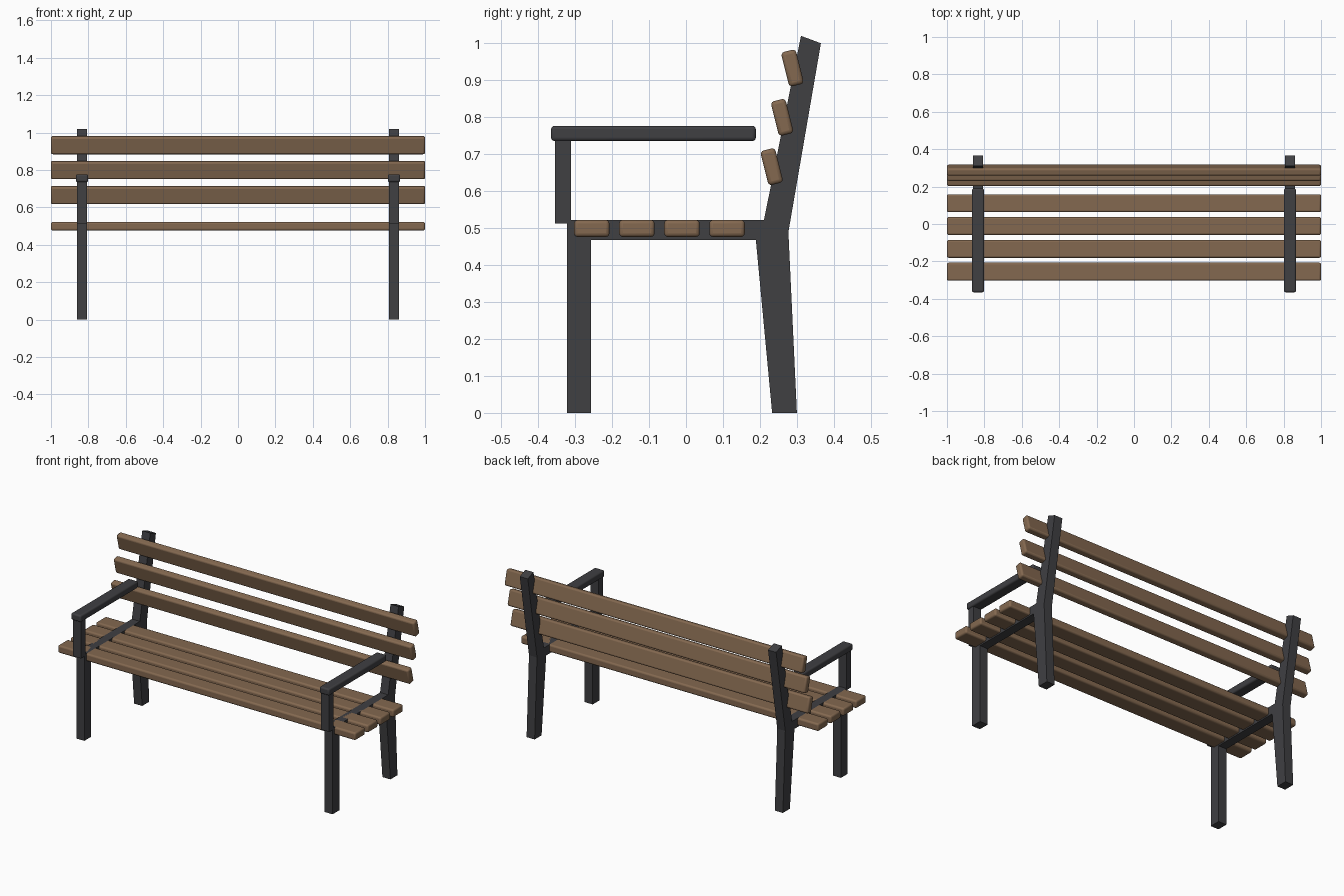
import bpy
import bmesh
from math import radians
from mathutils import Vector

default = bpy.data.objects.get("Cube")
if default:
    bpy.data.objects.remove(default, do_unlink=True)


def make_material(name, color, roughness):
    mat = bpy.data.materials.new(name)
    mat.use_nodes = True
    mat.diffuse_color = color
    shader = mat.node_tree.nodes["Principled BSDF"]
    shader.inputs["Base Color"].default_value = color
    shader.inputs["Roughness"].default_value = roughness
    return mat


wood = make_material("wood", (0.23, 0.14, 0.08, 1), 0.7)
metal = make_material("dark_metal", (0.05, 0.05, 0.055, 1), 0.5)


def add_object(name, bm, mat, location):
    bmesh.ops.recalc_face_normals(bm, faces=bm.faces)
    mesh = bpy.data.meshes.new(name)
    bm.to_mesh(mesh)
    bm.free()
    mesh.materials.append(mat)
    obj = bpy.data.objects.new(name, mesh)
    obj.location = location
    bpy.context.collection.objects.link(obj)
    return obj


def add_box(name, size, location, mat, tilt=0, bevel=0):
    bm = bmesh.new()
    bmesh.ops.create_cube(bm, size=1)
    bmesh.ops.scale(bm, vec=size, verts=bm.verts)
    obj = add_object(name, bm, mat, location)
    obj.rotation_euler.x = radians(tilt)
    if bevel:
        mod = obj.modifiers.new("rounded_edges", "BEVEL")
        mod.width = bevel
        mod.segments = 3
        bpy.ops.object.select_all(action="DESELECT")
        obj.select_set(True)
        bpy.context.view_layer.objects.active = obj
        bpy.ops.object.shade_smooth_by_angle(angle=radians(35))
    return obj


def add_plate(name, profile, width, x, mat):
    # Side profile in (y, z), extruded along x
    bm = bmesh.new()
    face = bm.faces.new([bm.verts.new((-width / 2, y, z)) for y, z in profile])
    result = bmesh.ops.extrude_face_region(bm, geom=[face])
    moved = [v for v in result["geom"] if isinstance(v, bmesh.types.BMVert)]
    bmesh.ops.translate(bm, vec=Vector((width, 0, 0)), verts=moved)
    return add_object(name, bm, mat, (x, 0, 0))


# Side frames: front leg, seat rail and bent back leg in one outline
frame_profile = [
    (-0.322, 0), (-0.257, 0), (-0.257, 0.468), (0.189, 0.468),
    (0.233, 0), (0.3, 0), (0.277, 0.489), (0.365, 1.0),
    (0.311, 1.02), (0.211, 0.522), (-0.322, 0.522),
]
for side, sign in (("left", 1), ("right", -1)):
    x = sign * 0.834
    add_plate(f"side_frame_{side}", frame_profile, 0.054, x, metal)
    add_box(f"arm_post_{side}", (0.054, 0.043, 0.235), (x, -0.333, 0.63), metal)
    add_box(f"armrest_{side}", (0.066, 0.554, 0.041), (x, -0.088, 0.756),
            metal, bevel=0.009)

# Seat slats
for i in range(4):
    add_box(f"seat_slat_{i + 1}", (2, 0.096, 0.046),
            (0, -0.255 + 0.122 * i, 0.499), wood, bevel=0.01)

# Backrest slats, tilted with the top edge forward
for i in range(3):
    add_box(f"back_slat_{i + 1}", (2, 0.041, 0.096),
            (0, 0.232 + 0.028 * i, 0.666 + 0.1335 * i), wood, tilt=14, bevel=0.01)
